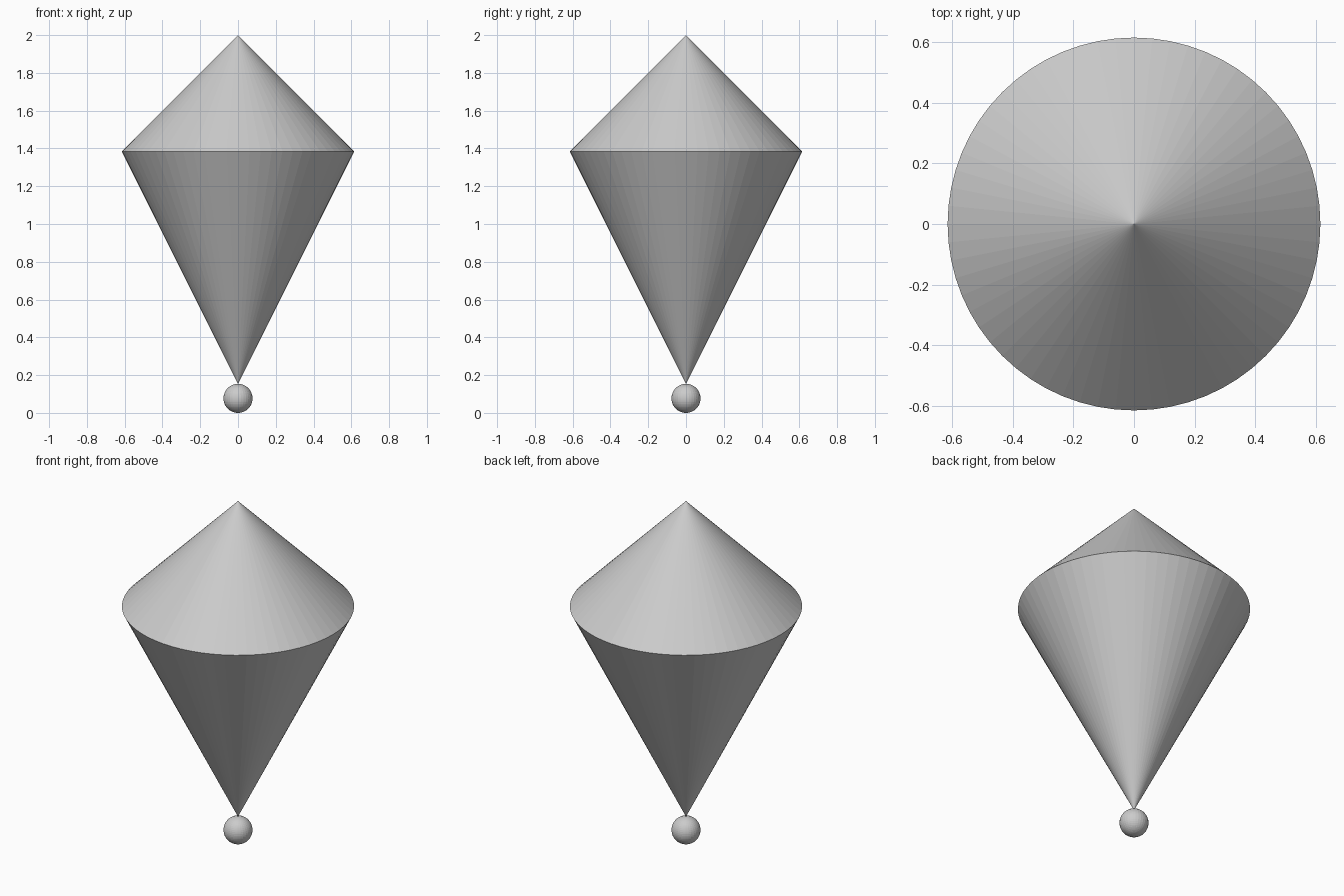
import bpy

if "Cube" in bpy.data.objects:
    bpy.data.objects.remove(bpy.data.objects["Cube"])

R = 2 / 3.25          # rim radius; heights follow from it
BALL = R / 8
TIP = 2 * BALL        # height of the lower point
RIM = TIP + 2 * R     # height of the rim
SIDES = 64


def cone(name, r_bottom, r_top, z0, z1):
    bpy.ops.mesh.primitive_cone_add(
        vertices=SIDES, radius1=r_bottom, radius2=r_top, depth=z1 - z0,
        end_fill_type='NOTHING', location=(0, 0, (z0 + z1) / 2))
    bpy.context.object.name = name


# Body: shallow cone on top of a long inverted cone
cone("upper_cone", R, 0, RIM, 2)
cone("lower_cone", 0, R, TIP, RIM)

# Small ball touching the lower point
bpy.ops.mesh.primitive_uv_sphere_add(
    segments=32, ring_count=24, radius=BALL, location=(0, 0, BALL))
bpy.context.object.name = "bottom_ball"
